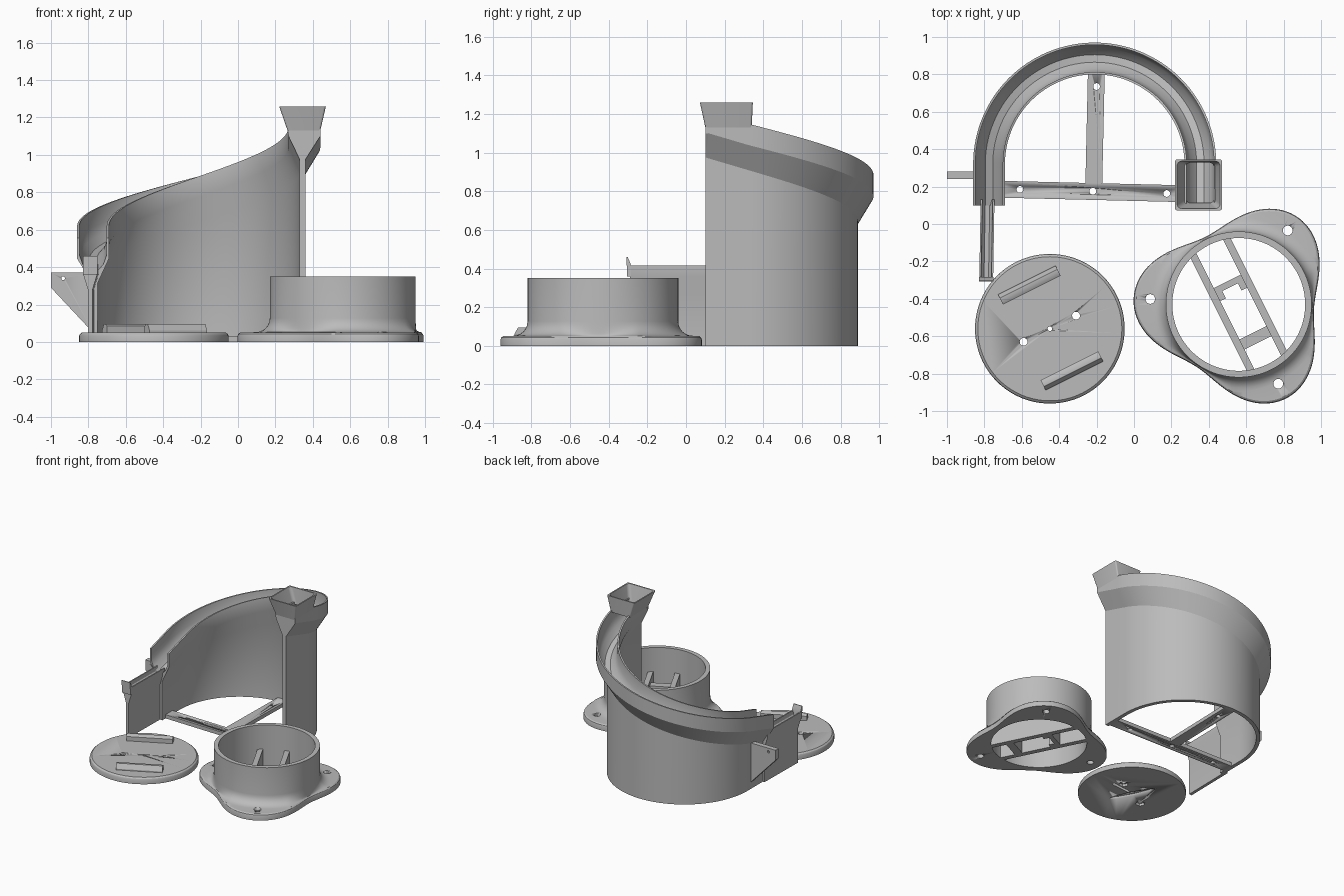
import bpy, bmesh, math
from mathutils import Vector, Matrix

if "Cube" in bpy.data.objects:
    bpy.data.objects.remove(bpy.data.objects["Cube"])

grey = bpy.data.materials.new("plain grey")
grey.diffuse_color = (0.5, 0.5, 0.5, 1)
grey.use_nodes = True
grey.node_tree.nodes["Principled BSDF"].inputs["Base Color"].default_value = grey.diffuse_color


def finish(name, bm, smooth=True):
    bmesh.ops.recalc_face_normals(bm, faces=bm.faces)
    me = bpy.data.meshes.new(name)
    bm.to_mesh(me)
    bm.free()
    me.materials.append(grey)
    ob = bpy.data.objects.new(name, me)
    bpy.context.collection.objects.link(ob)
    if smooth:
        bpy.ops.object.select_all(action='DESELECT')
        bpy.context.view_layer.objects.active = ob
        ob.select_set(True)
        bpy.ops.object.shade_smooth_by_angle(angle=math.radians(30))
    return ob


def loft(name, rings, loop=False):
    """Skin a list of equal-sized closed rings; cap the ends unless looped."""
    bm = bmesh.new()
    vs = [[bm.verts.new(p) for p in r] for r in rings]
    n = len(rings[0])
    for a, b in zip(vs, vs[1:] + (vs[:1] if loop else [])):
        for i in range(n):
            j = (i + 1) % n
            bm.faces.new((a[i], a[j], b[j], b[i]))
    if not loop:
        bm.faces.new(vs[0])
        bm.faces.new(vs[-1])
    return finish(name, bm)


def bar(name, p, q, width, z0, z1):
    """Box running from p to q in plan."""
    p, q = Vector(p), Vector(q)
    d = (q - p).normalized() * width / 2
    s = Vector((-d.y, d.x))
    pts = [p - s, p + s, q + s, q - s]
    return loft(name, [[(v.x, v.y, z) for v in pts] for z in (z0, z1)])


def cut(ob, name, x, y, r, z0, z1, n=24, stretch=1.0, turn=0.0):
    """Subtract a vertical prism with n sides."""
    pts = []
    for i in range(n):
        a = 2 * math.pi * i / n
        px, py = r * math.cos(a), r * stretch * math.sin(a)
        pts.append((x + px * math.cos(turn) - py * math.sin(turn),
                    y + px * math.sin(turn) + py * math.cos(turn)))
    c = loft(name, [[(*p, z) for p in pts] for z in (z0, z1)])
    c.hide_render = True
    c.hide_viewport = True
    c.display_type = 'WIRE'
    m = ob.modifiers.new(name, 'BOOLEAN')
    m.operation, m.object, m.solver = 'DIFFERENCE', c, 'EXACT'


# Spiral trough standing on a thin curved wall
CX, CY = -0.21, 0.32
profile = [(.57, None), (.57, -.24), (.65, -.11), (.65, 0), (.638, 0), (.638, -.09),
           (.62, -.14), (.585, -.18), (.545, -.18), (.51, -.14), (.492, -.09), (.492, 0),
           (.48, 0), (.48, -.11), (.54, -.24), (.54, None)]


def section(x, y, nx, ny, top):
    return [(x + nx * r, y + ny * r, 0 if dz is None else min(top + dz, 1.16))
            for r, dz in profile]


rings = [section(CX, .10, 1, 0, 1.215)]
for i in range(65):
    t = i / 64
    a = math.pi * t
    rings.append(section(CX, CY, math.cos(a), math.sin(a), 1.15 - .53 * t))
rings.append(section(CX, .10, -1, 0, .555))
loft("spiral_trough", rings)

# Square funnel over the upper end
def rounded(x0, x1, y0, y1, z, r=.025):
    pts = []
    for k, (x, y) in enumerate([(x1 - r, y1 - r), (x0 + r, y1 - r), (x0 + r, y0 + r), (x1 - r, y0 + r)]):
        for s in range(5):
            a = math.pi / 2 * (k + s / 4)
            pts.append((x + r * math.cos(a), y + r * math.sin(a), z))
    return pts


loft("hopper", [rounded(.265, .44, .10, .34, 1.13, .01), rounded(.22, .47, .072, .346, 1.26, .012),
                rounded(.23, .46, .082, .336, 1.26), rounded(.277, .428, .112, .328, 1.13)], loop=True)
front = [(.265, 1.13), (.44, 1.13), (.44, 1.10), (.36, .975), (.33, .975), (.27, 1.10)]
loft("upper_end_plate", [[(x, y, z) for x, z in front] for y in (.10, .115)])

# Straight outlet channel on its own thin wall, with a lip at the end
chan = [(.0125, 0), (.0125, .28), (.037, .36), (.037, .415), (.028, .415), (.024, .385),
        (.012, .37)]
chan = chan + [(-x, z) for x, z in reversed(chan)]
loft("outlet_channel", [[(cx + x, y, z) for x, z in chan]
                        for cx, y in ((-.783, .13), (-.79, -.29))])
lip = [(-.285, .36), (-.283, .415), (-.302, .46), (-.308, .46), (-.305, .36)]
loft("outlet_lip", [[(x, y, z) for y, z in lip] for x in (-.828, -.752)])

# Side bracket with a small hole
br = [(-1, .37), (-1, .29), (-.775, .05), (-.775, .37)]
bracket = loft("side_bracket", [[(x, y, z) for x, z in br] for y in (.24, .28)])
drill = loft("bracket_drill", [[(-.935 + .01 * math.cos(k * math.pi / 6), y, .34 + .01 * math.sin(k * math.pi / 6))
                                for k in range(12)] for y in (.2, .32)])
drill.hide_render = drill.hide_viewport = True
m = bracket.modifiers.new("hole", 'BOOLEAN')
m.operation, m.object, m.solver = 'DIFFERENCE', drill, 'EXACT'

# T-shaped floor frame with screw holes
cross = bar("frame_cross_bar", (-.765, .187), (.345, .160), .09, 0, .03)
stem = bar("frame_stem", (-.215, .21), (-.20, .875), .09, 0, .03)
for i, (x, y) in enumerate([(-.61, .185), (-.22, .175), (.175, .163)]):
    cut(cross, f"cross_drill_{i}", x, y, .018, -.05, .08)
cut(stem, "stem_drill", -.20, .735, .018, -.05, .08)

# Three-lobed base flange flaring into a round cup
BX, BY, N = .56, -.43, 144


def cup_ring(f, z):
    out = []
    for i in range(N):
        a = 2 * math.pi * i / N
        lobe = .483 + .08 * math.cos(3 * (a - math.radians(56.5)))
        r = f(lobe)
        out.append((BX + r * math.cos(a), BY + r * math.sin(a), z))
    return out


rings = [cup_ring(lambda l: l, 0), cup_ring(lambda l: l, .032),
         cup_ring(lambda l: l - .004, .043), cup_ring(lambda l: l - .014, .05)]
for k in range(7):
    a = math.pi / 2 * k / 6
    w = .075 * (1 - math.sin(a))
    rings.append(cup_ring(lambda l, w=w: .39 + min(w, max(l - .014 - .39, 0) * w / .075 + w * .05),
                          .052 + .075 * (1 - math.cos(a))))
rings += [cup_ring(lambda l: .39, .35), cup_ring(lambda l: .355, .35), cup_ring(lambda l: .355, 0)]
cup = loft("lobed_cup", rings, loop=True)
for i in range(3):
    a = math.radians(56.5 + 120 * i)
    cut(cup, f"lobe_drill_{i}", BX + .474 * math.cos(a), BY + .474 * math.sin(a), .026, -.05, .12)

# Motor cradle inside the cup: two rails and cross pieces
U, V = Vector((.447, -.894)), Vector((.894, .447))


def cradle(u, v):
    return Vector((BX, BY)) + U * u + V * v


for side, v in (("left", -.1), ("right", .1)):
    bar(f"cradle_rail_{side}", cradle(-.352, v), cradle(.352, v), .04, 0, .155)
    bar(f"cradle_tab_{side}", cradle(-.13, v * .72), cradle(-.06, v * .72), .05, 0, .12)
bar("cradle_cross_upper", cradle(-.12, -.1), cradle(-.12, .1), .035, 0, .12)
bar("cradle_cross_lower", cradle(.20, -.1), cradle(.20, .1), .06, 0, .12)

# Round turntable disc with a rounded upper edge
DX, DY = -.45, -.56
disc = loft("disc", [[(DX + r * math.cos(2 * math.pi * i / 96), DY + r * math.sin(2 * math.pi * i / 96), z)
                      for i in range(96)]
                     for r, z in ((.4, 0), (.4, .03), (.396, .041), (.385, .05))])
turn = math.atan2(.14, .28)
cut(disc, "disc_centre_drill", DX, DY, .012, -.05, .1)
for s in (-1, 1):
    x, y = DX + s * .14, DY + s * .07
    cut(disc, f"disc_drill_{s}", x, y, .021, -.05, .1)
    cut(disc, f"disc_nut_pocket_{s}", x, y, .036, -.05, .02, n=6)
cut(disc, "disc_arm_pocket", DX, DY, .19, -.05, .018, n=8, stretch=.15, turn=turn + math.pi / 2)

# Pair of wedge ribs on the disc
d = Vector((math.cos(turn), math.sin(turn)))
n = Vector((-d.y, d.x))
wedge = [(-.03, .045), (.03, .045), (.03, .06), (.008, .095), (-.012, .095), (-.03, .085)]
for name, mid, s in (("rib_back", (-.56, -.327), 1), ("rib_front", (-.332, -.785), -1)):
    rings = []
    for t in (-.172, .172):
        rings.append([(*(Vector(mid) + d * t + n * s * w), z) for w, z in wedge])
    loft(name, rings)
